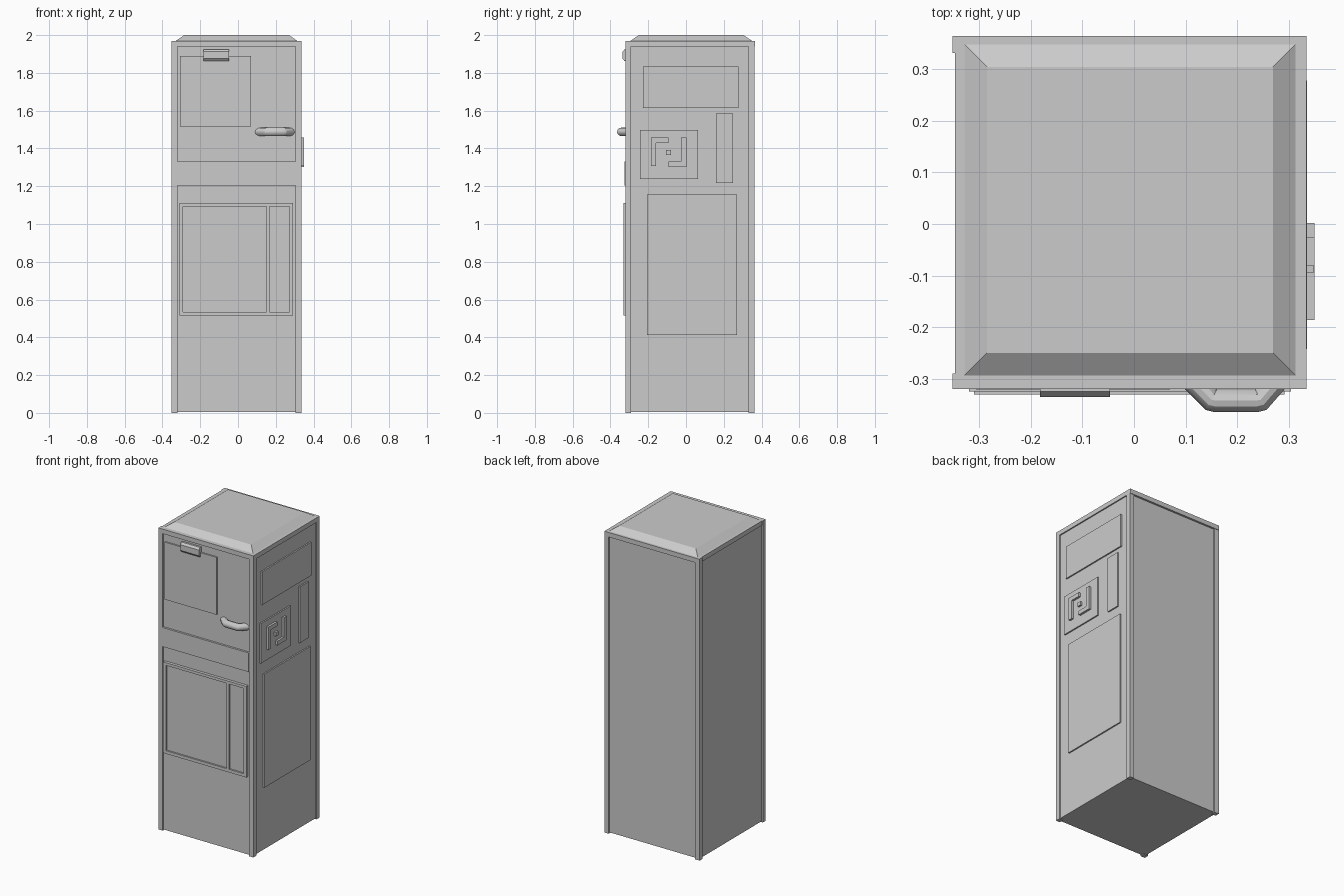
import bpy, bmesh

if "Cube" in bpy.data.objects:
    bpy.data.objects.remove(bpy.data.objects["Cube"])


def mesh_object(name, bm):
    bmesh.ops.recalc_face_normals(bm, faces=bm.faces[:])
    me = bpy.data.meshes.new(name)
    bm.to_mesh(me)
    bm.free()
    ob = bpy.data.objects.new(name, me)
    bpy.context.collection.objects.link(ob)
    return ob


def prism(name, pts, axis, a, b):
    """Extrude a 2D profile along an axis from a to b."""
    bm = bmesh.new()

    def place(p, d):
        v = list(p)
        v.insert(axis, d)
        return bm.verts.new(v)
    lo = [place(p, a) for p in pts]
    hi = [place(p, b) for p in pts]
    bm.faces.new(lo)
    bm.faces.new(hi)
    n = len(pts)
    for i in range(n):
        bm.faces.new((lo[i], lo[(i + 1) % n], hi[(i + 1) % n], hi[i]))
    return mesh_object(name, bm)


def box(name, x, y, z):
    return prism(name, [(x[0], y[0]), (x[1], y[0]), (x[1], y[1]), (x[0], y[1])], 2, *z)


# Main cabinet, set in slightly behind the frame
box("cabinet_body", (-0.342, 0.327), (-0.312, 0.352), (0.005, 1.965))

# Corner posts
for sx, x in (("left", (-0.352, -0.32)), ("right", (0.305, 0.335))):
    for sy, y in (("front", (-0.32, -0.29)), ("back", (0.332, 0.362))):
        box(f"{sy}_{sx}_post", x, y, (0, 1.97))

# Top rails
box("front_rail", (-0.32, 0.305), (-0.32, -0.29), (1.94, 1.97))
box("back_rail", (-0.352, 0.335), (0.332, 0.365), (1.94, 1.97))
box("left_rail", (-0.347, -0.32), (-0.29, 0.332), (1.94, 1.97))
box("right_rail", (0.305, 0.335), (-0.29, 0.332), (1.94, 1.97))

# Bevelled lid
bm = bmesh.new()
rings = []
for x0, x1, y0, y1, z in ((-0.33, 0.315, -0.295, 0.35, 1.969),
                          (-0.285, 0.27, -0.25, 0.305, 2.0)):
    rings.append([bm.verts.new(p) for p in
                  ((x0, y0, z), (x1, y0, z), (x1, y1, z), (x0, y1, z))])
for r in rings:
    bm.faces.new(r)
for i in range(4):
    j = (i + 1) % 4
    bm.faces.new((rings[0][i], rings[0][j], rings[1][j], rings[1][i]))
mesh_object("lid", bm)

# Front crossbar and upper door plate
box("crossbar", (-0.32, 0.305), (-0.325, -0.30), (1.205, 1.33))
box("door_plate", (-0.307, 0.07), (-0.321, -0.305), (1.515, 1.89))

# Latch with chamfered outer edges
prism("latch", [(-0.305, 1.862), (-0.325, 1.862), (-0.336, 1.875), (-0.336, 1.912),
                (-0.325, 1.925), (-0.305, 1.925)], 0, -0.182, -0.047)

# Lower front panel: raised bars around two recesses
y = (-0.331, -0.305)
for name, x in (("left", (-0.31, -0.29)), ("middle", (0.15, 0.168)), ("right", (0.272, 0.292))):
    box(f"panel_{name}_bar", x, y, (0.515, 1.11))
for name, z in (("bottom", (0.515, 0.535)), ("top", (1.092, 1.11))):
    for i, x in enumerate(((-0.29, 0.15), (0.168, 0.272))):
        box(f"panel_{name}_bar_{i + 1}", x, y, z)
for i, x in enumerate(((-0.29, 0.15), (0.168, 0.272))):
    box(f"panel_recess_{i + 1}", x, (-0.32, -0.305), (0.535, 1.092))

# Door handle: bent round bar
cu = bpy.data.curves.new("door_handle", 'CURVE')
cu.dimensions = '3D'
cu.bevel_depth = 0.0225
cu.bevel_resolution = 4
cu.use_fill_caps = True
sp = cu.splines.new('POLY')
path = [(0.106, -0.296), (0.150, -0.341), (0.158, -0.3425),
        (0.238, -0.3425), (0.246, -0.341), (0.284, -0.296)]
sp.points.add(len(path) - 1)
for p, (px, py) in zip(sp.points, path):
    p.co = (px, py, 1.4875, 1)
handle = bpy.data.objects.new("door_handle", cu)
bpy.context.collection.objects.link(handle)
bpy.context.view_layer.objects.active = handle
handle.select_set(True)
bpy.ops.object.convert(target='MESH')
bpy.ops.object.shade_smooth_by_angle()

# Raised plates on the right side
for name, y, z in (("upper", (-0.228, 0.278), (1.615, 1.833)),
                   ("square", (-0.243, 0.064), (1.238, 1.498)),
                   ("narrow", (0.158, 0.248), (1.218, 1.585)),
                   ("lower", (-0.207, 0.27), (0.413, 1.155))):
    box(f"{name}_side_plate", (0.32, 0.336), y, z)

# Relief on the square plate: two L-shaped brackets and a central stud
prism("upper_bracket", [(-0.186, 1.308), (-0.158, 1.308), (-0.158, 1.43), (-0.093, 1.43),
                        (-0.093, 1.457), (-0.186, 1.457)], 0, 0.33, 0.35)
prism("lower_bracket", [(-0.093, 1.303), (0.002, 1.303), (0.002, 1.457), (-0.026, 1.457),
                        (-0.026, 1.33), (-0.093, 1.33)], 0, 0.33, 0.35)
box("central_stud", (0.33, 0.348), (-0.106, -0.08), (1.366, 1.391))
